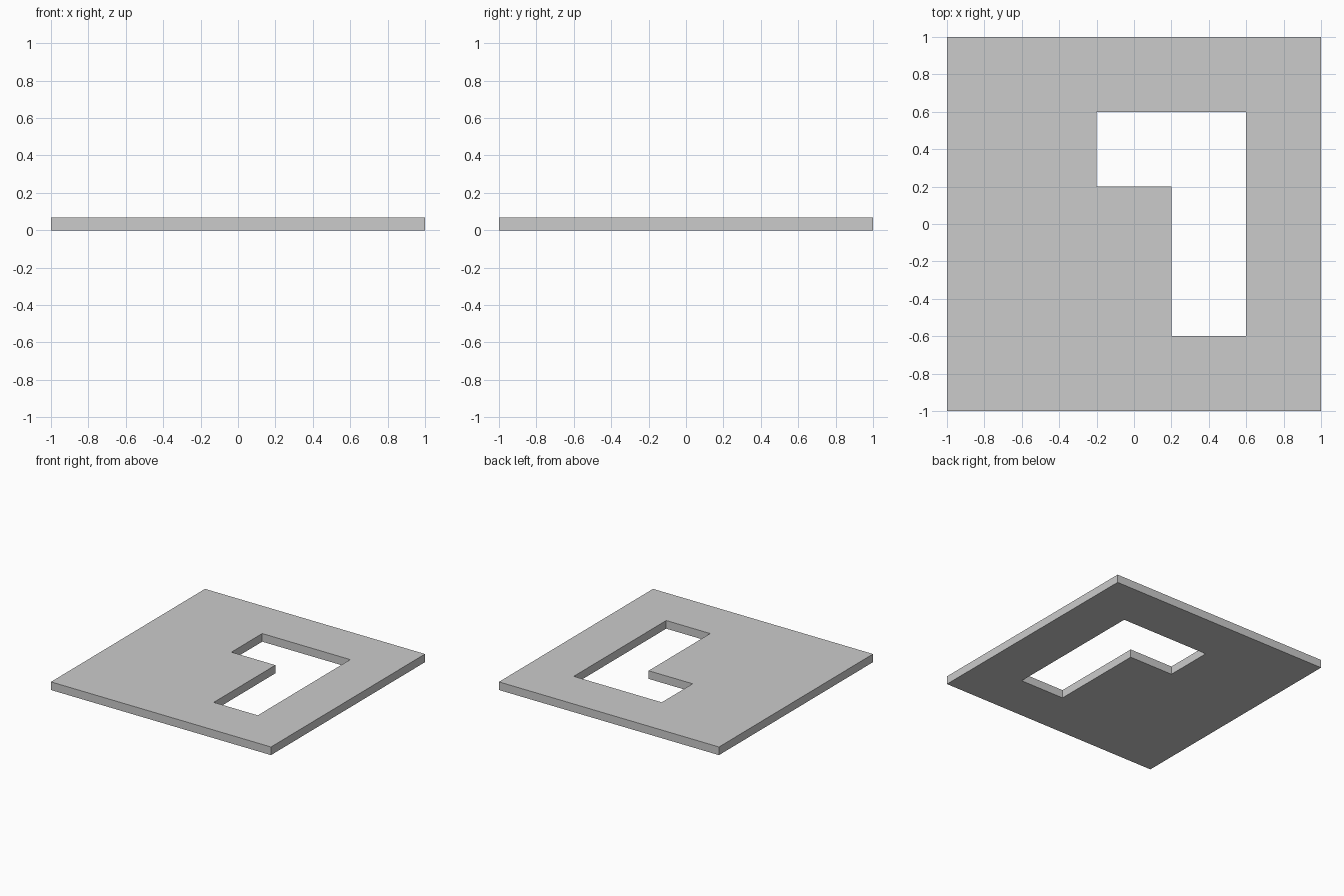
import bpy, bmesh

if "Cube" in bpy.data.objects:
    bpy.data.objects.remove(bpy.data.objects["Cube"])

THICKNESS = 0.067
CELL = 0.4
# Hook-shaped opening, as (column, row) cells of a 5 x 5 layout
OPENING = {(2, 3), (3, 3), (3, 2), (3, 1)}


def cell_of(face):
    c = face.calc_center_median()
    return int((c.x + 1) / CELL), int((c.y + 1) / CELL)


# Flat square sheet with the opening cells removed
bm = bmesh.new()
bmesh.ops.create_grid(bm, x_segments=5, y_segments=5, size=1)
holes = [f for f in bm.faces if cell_of(f) in OPENING]
bmesh.ops.delete(bm, geom=holes, context='FACES')
mesh = bpy.data.meshes.new("plate")
bm.to_mesh(mesh)
bm.free()
plate = bpy.data.objects.new("plate", mesh)
bpy.context.collection.objects.link(plate)

# Thicken upward from the floor
solid = plate.modifiers.new("thickness", 'SOLIDIFY')
solid.thickness = THICKNESS
solid.offset = 1
